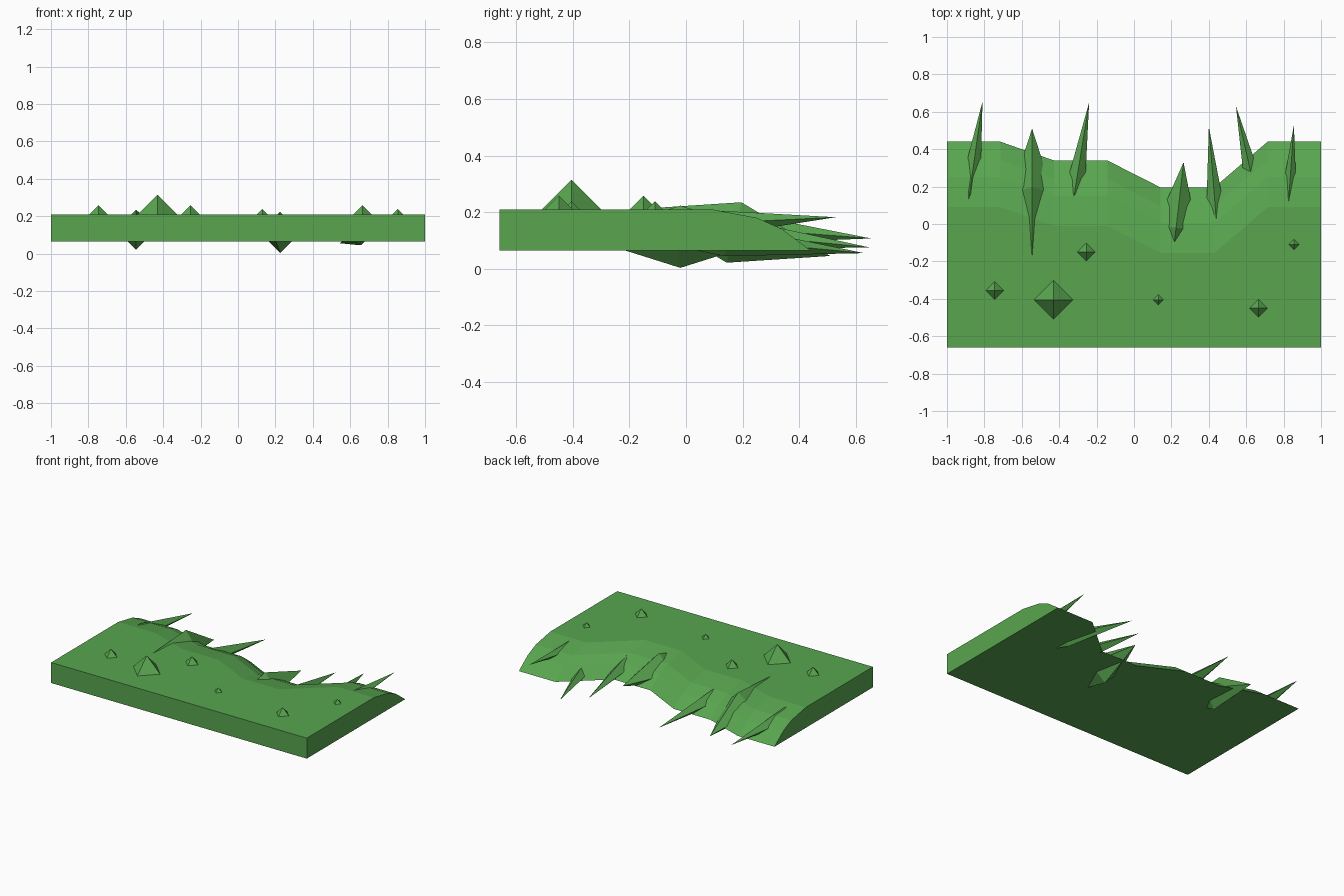
import bpy, bmesh
from mathutils import Vector, Matrix

if "Cube" in bpy.data.objects:
    bpy.data.objects.remove(bpy.data.objects["Cube"])

green = bpy.data.materials.new("green")
green.diffuse_color = (0.10, 0.38, 0.08, 1)
green.use_nodes = True
green.node_tree.nodes["Principled BSDF"].inputs["Base Color"].default_value = green.diffuse_color


def finish(name, bm):
    bmesh.ops.recalc_face_normals(bm, faces=bm.faces)
    mesh = bpy.data.meshes.new(name)
    bm.to_mesh(mesh)
    bm.free()
    mesh.materials.append(green)
    obj = bpy.data.objects.new(name, mesh)
    bpy.context.collection.objects.link(obj)
    return obj


def octahedron(name, matrix):
    bm = bmesh.new()
    top, bottom = bm.verts.new((0, 0, 1)), bm.verts.new((0, 0, -1))
    ring = [bm.verts.new(p) for p in ((1, 0, 0), (0, 1, 0), (-1, 0, 0), (0, -1, 0))]
    for i in range(4):
        a, b = ring[i], ring[(i + 1) % 4]
        bm.faces.new((a, b, top))
        bm.faces.new((b, a, bottom))
    bm.transform(matrix)
    return finish(name, bm)


# Ground slab: one cross-section swept along a stepped back edge
FRONT, BASE, TOP = -0.66, 0.065, 0.21
back_edge = [0.44, 0.44, 0.34, 0.34, 0.195, 0.195, 0.44, 0.44]
slope = [(-0.35, TOP), (-0.19, 0.18), (-0.10, 0.14), (0, BASE)]
bm = bmesh.new()
sections = []
for i, edge in enumerate(back_edge):
    x = -1 + 2 * i / 7
    section = [(FRONT, BASE), (FRONT, TOP)] + [(edge + dy, z) for dy, z in slope]
    sections.append([bm.verts.new((x, y, z)) for y, z in section])
for s, t in zip(sections, sections[1:]):
    for j in range(len(s)):
        k = (j + 1) % len(s)
        bm.faces.new((s[j], s[k], t[k], t[j]))
bm.faces.new(sections[0])
bm.faces.new(sections[-1])
finish("ground_slab", bm)

# Pebbles half sunk in the top: x, y, radius
pebbles = [(-0.745, -0.355, 0.048), (-0.43, -0.405, 0.105), (-0.255, -0.15, 0.048),
           (0.13, -0.405, 0.028), (0.665, -0.45, 0.048), (0.855, -0.11, 0.028)]
for i, (x, y, r) in enumerate(pebbles):
    octahedron(f"pebble_{i + 1}", Matrix.Translation((x, y, TOP)) @ Matrix.Scale(r, 4))

# Grass blades hanging over the back edge: centre, tip, radius
blades = [((-0.88, 0.16, 0.145), (-0.81, 0.655, 0.107), 0.058),
          ((-0.545, 0.17, 0.128), (-0.545, 0.51, 0.045), 0.11),
          ((-0.32, 0.155, 0.125), (-0.24, 0.65, 0.075), 0.056),
          ((0.225, -0.02, 0.113), (0.265, 0.33, 0.113), 0.11),
          ((0.44, 0.02, 0.12), (0.40, 0.52, 0.063), 0.055),
          ((0.655, 0.14, 0.10), (0.545, 0.63, 0.055), 0.056),
          ((0.82, 0.03, 0.157), (0.855, 0.53, 0.182), 0.053)]
for i, (centre, tip, r) in enumerate(blades):
    axis = Vector(tip) - Vector(centre)
    octahedron(f"grass_blade_{i + 1}", Matrix.LocRotScale(
        Vector(centre), axis.to_track_quat('Y', 'Z'), Vector((r, axis.length, r))))
